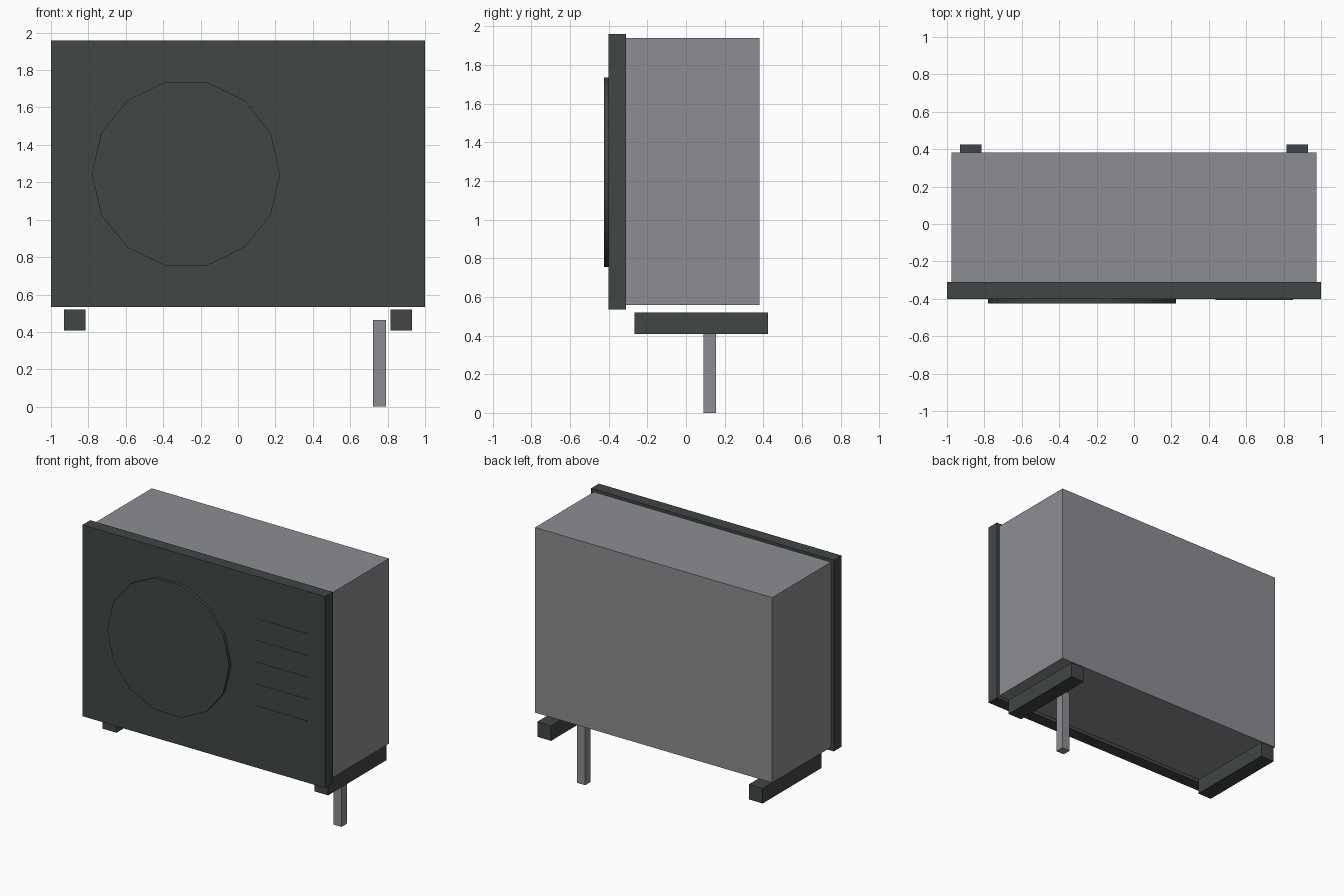
import bpy
import math

cube = bpy.data.objects.get("Cube")
if cube:
    bpy.data.objects.remove(cube, do_unlink=True)


def make_material(name, rgb):
    mat = bpy.data.materials.new(name)
    mat.use_nodes = True
    mat.diffuse_color = (*rgb, 1)
    mat.node_tree.nodes["Principled BSDF"].inputs["Base Color"].default_value = (*rgb, 1)
    return mat


light_grey = make_material("light grey", (0.26, 0.27, 0.285))
dark_grey = make_material("dark grey", (0.052, 0.062, 0.06))


def box(name, x, y, z, mat):
    """Box spanning the given (low, high) range on each axis."""
    bpy.ops.mesh.primitive_cube_add(size=1, location=[sum(r) / 2 for r in (x, y, z)])
    obj = bpy.context.object
    obj.name = name
    obj.scale = [r[1] - r[0] for r in (x, y, z)]
    bpy.ops.object.transform_apply(location=False, rotation=False, scale=True)
    obj.data.materials.append(mat)
    return obj


# Casing and overhanging front panel
box("casing", (-0.977, 0.977), (-0.313, 0.381), (0.559, 1.938), light_grey)
box("front_panel", (-1, 1), (-0.402, -0.311), (0.534, 1.959), dark_grey)

# Round fan cover, a fourteen-sided disc with a point at each side
bpy.ops.mesh.primitive_cylinder_add(
    vertices=14, radius=0.503, depth=0.034,
    location=(-0.278, -0.407, 1.245), rotation=(math.pi / 2, 0, 0))
fan = bpy.context.object
fan.name = "fan_cover"
bpy.ops.object.transform_apply(location=False, rotation=True, scale=False)
turn = math.pi / 14
fan.rotation_euler.y = turn if max(v.co.x for v in fan.data.vertices) < 0.5 else 0
fan.data.materials.append(dark_grey)
bpy.ops.object.shade_smooth_by_angle(angle=math.radians(30))

# Thin vent ribs beside the fan
for i in range(5):
    z = 1.644 - i * 0.1625
    box(f"vent_rib_{i + 1}", (0.435, 0.85), (-0.405, -0.4), (z - 0.002, z + 0.002), dark_grey)

# Support rails
for side, cx in (("left", 0.872), ("right", -0.872)):
    box(f"{side}_rail", (cx - 0.057, cx + 0.057), (-0.266, 0.424), (0.408, 0.52), dark_grey)

# Drain pipe below the casing
box("drain_pipe", (0.722, 0.79), (0.09, 0.156), (0, 0.465), light_grey)
